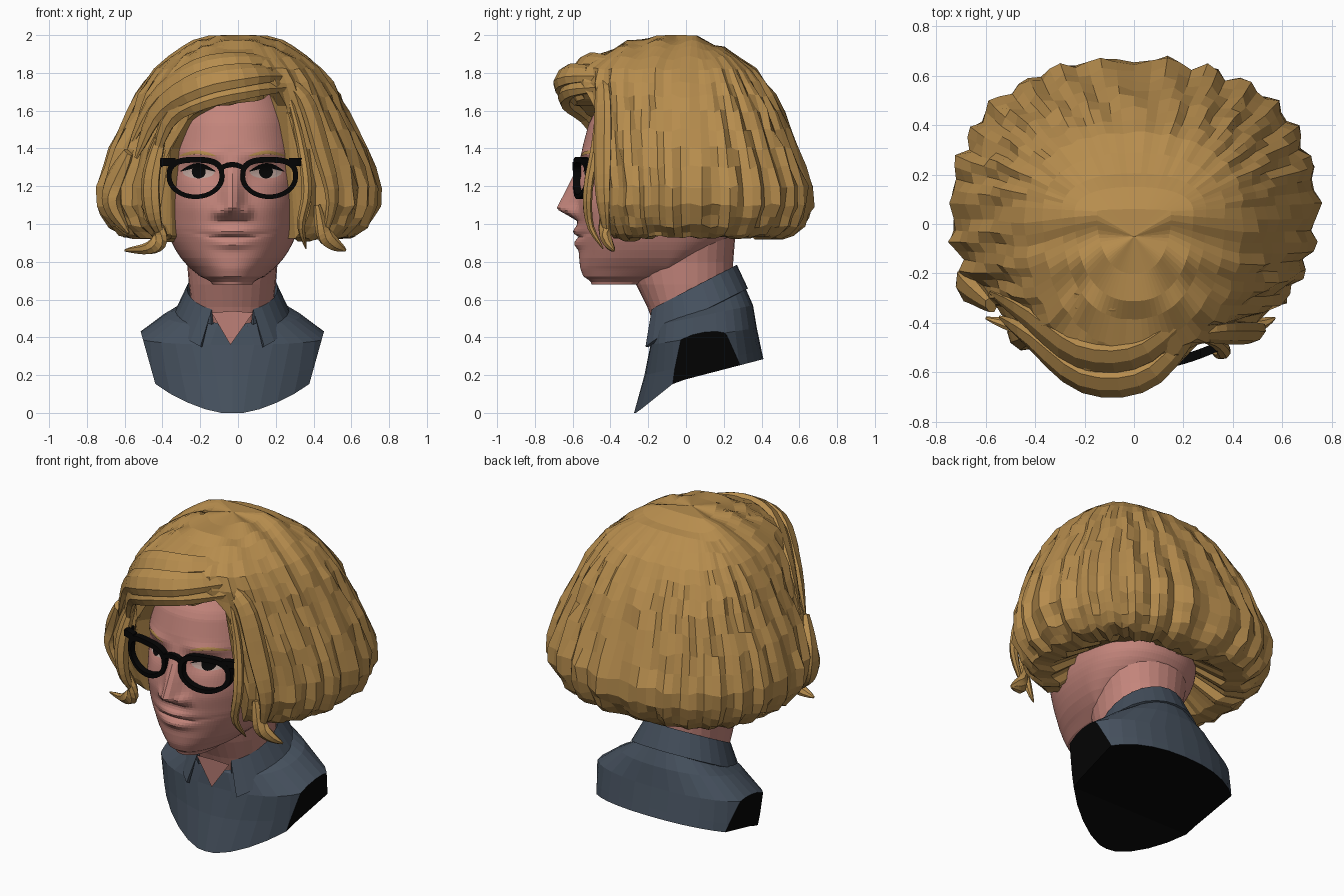
import bpy, bmesh, math, random
from mathutils import Vector
from mathutils.bvhtree import BVHTree

if "Cube" in bpy.data.objects:
    bpy.data.objects.remove(bpy.data.objects["Cube"])
random.seed(4)
XC = -0.03  # centre line of face and shirt

def mat(name, c):
    m = bpy.data.materials.new(name)
    m.diffuse_color = (*c, 1)
    m.use_nodes = True
    m.node_tree.nodes["Principled BSDF"].inputs["Base Color"].default_value = m.diffuse_color
    return m
HAIR = mat("golden_hair", (0.47, 0.265, 0.075))
SKIN = mat("skin", (0.55, 0.235, 0.20))
SHIRT = mat("slate_shirt", (0.060, 0.081, 0.111))
BLACK = mat("black", (0.0015, 0.0015, 0.0015))
WHITE = mat("eye_white", (0.50, 0.36, 0.32))

def lin(tab, k):
    """Linear look-up of a sorted table (key, values...)."""
    if k <= tab[0][0]: return tab[0][1:]
    for a, b in zip(tab, tab[1:]):
        if k <= b[0]:
            f = (k - a[0]) / (b[0] - a[0])
            return tuple(p + (q - p) * f for p, q in zip(a[1:], b[1:]))
    return tab[-1][1:]

def section(hw, yf, yb, yc, a, n=2.3):
    """Point of an egg-shaped section; a = 0 is the front."""
    s, c = math.sin(a), math.cos(a)
    x = math.copysign(hw * abs(s) ** (2 / n), s)
    k = abs(c) ** (2 / n)
    return x, (yc - (yc - yf) * k if c > 0 else yc + (yb - yc) * k)

def finish(bm, name, mats):
    bmesh.ops.remove_doubles(bm, verts=bm.verts, dist=1e-5)
    bmesh.ops.recalc_face_normals(bm, faces=bm.faces)
    me = bpy.data.meshes.new(name)
    bm.to_mesh(me)
    ob = bpy.data.objects.new(name, me)
    bpy.context.collection.objects.link(ob)
    for m in mats: me.materials.append(m)
    return ob

def grid_bm(rows, closed=True, cap=True):
    bm = bmesh.new()
    vs = [[bm.verts.new(p) for p in r] for r in rows]
    n = len(rows[0])
    for a, b in zip(vs, vs[1:]):
        for i in range(n if closed else n - 1):
            j = (i + 1) % n
            bm.faces.new((a[i], a[j], b[j], b[i]))
    if cap:
        bm.faces.new(vs[0]); bm.faces.new(vs[-1])
    return bm

def angles(n): return [2 * math.pi * i / n - math.pi for i in range(n)]
def g(d, s): return math.exp(-(d / s) ** 2)

# head with modelled face
HEAD = [(.68, .07, -.47, -.3), (.70, .14, -.53, -.2), (.74, .195, -.555, -.1), (.80, .26, -.565, .05),
        (.88, .312, -.567, .2), (.96, .345, -.575, .28), (1.1, .362, -.575, .32), (1.25, .367, -.56, .38),
        (1.4, .36, -.55, .4), (1.55, .33, -.51, .38), (1.7, .26, -.40, .3), (1.8, .1, -.25, .1)]
NOSE = [(1.015, 0, .075), (1.045, .05, .068), (1.08, .112, .055), (1.15, .08, .052), (1.25, .04, .052),
        (1.32, .012, .05), (1.38, 0, .05)]
def feature(x, z):
    h, w = lin(NOSE, z)
    ax = abs(x)
    d = -h * g(x, w) - .03 * g(ax - .075, .03) * g(z - 1.065, .032)       # nose, nostrils
    d += .03 * g(ax - .17, .09) * g(z - 1.28, .05)                        # eye sockets
    d -= .014 * g(ax - .17, .11) * g(z - 1.37, .03)                       # brow ridge
    zm = z - .5 * x * x
    d -= .024 * g(x, .1) * (g(zm - .96, .024) + g(zm - .895, .026))       # lips
    d += .013 * g(x, .14) * g(zm - .93, .009)                             # mouth line
    return d - .015 * g(ax - .2, .1) * g(z - 1.1, .09)                    # cheeks
rows = []
for j in range(81):
    z = .68 + 1.12 * j / 80
    lo, hi = lin(HEAD, z - .02), lin(HEAD, z + .02)
    hw, yf, yb = [(p + q) / 2 for p, q in zip(lo, hi)]
    row = []
    for a in angles(128):
        x, y = section(hw, yf, yb, min(-.1, yb - .05), a, 2.2)
        if math.cos(a) > 0: y += feature(x, z) * min(1, 3 * math.cos(a))
        row.append((XC + x, y, z))
    rows.append(row)
bm = grid_bm(rows)
face_tree = BVHTree.FromBMesh(bm)
finish(bm, "head", [SKIN])

# neck
NECK = [(.3, .2, -.16, .25), (.48, .2, -.175, .25), (.56, .215, -.205, .25), (.68, .23, -.265, .25),
        (.8, .24, -.31, .25), (1.05, .29, -.34, .27)]
rows = []
for z, hw, yf, yb in NECK:
    pts = [section(hw, yf, yb, 0, a, 2.1) for a in angles(28)]
    rows.append([(XC + x, y, z) for x, y in pts])
finish(grid_bm(rows), "neck", [SKIN])

# thin plates laid on the face
def plate(name, outline, m, off):
    n = len(outline)
    cx, cz = sum(p[0] for p in outline) / n, sum(p[1] for p in outline) / n
    rows = []
    for f in (1, .66, .33, .01):
        row = []
        for x, z in outline:
            x, z = cx + (x - cx) * f, cz + (z - cz) * f
            hit = face_tree.ray_cast(Vector((x, -2, z)), Vector((0, 1, 0)))[0]
            row.append((x, (hit.y if hit else -.5) - off, z))
        rows.append(row)
    finish(grid_bm(rows, cap=False), name, [m])

def strip(side, x0, x1, mid, h):
    """Curved band on the face between two distances from the centre line."""
    ts = [i / 8 for i in range(9)]
    top = [(XC + side * (x0 + (x1 - x0) * t), mid(t) + h * math.sin(math.pi * (.1 + .8 * t))) for t in ts]
    return top + [(XC + side * (x0 + (x1 - x0) * t), mid(t)) for t in reversed(ts)]

def front(x): return -.6 + .62 * (x - XC) ** 2   # wrap of the glasses
def box_strip(name, pts, h, d):
    """Bar following points in space, h high and d deep."""
    rows = [[(x + dx, y + dy, z + dz) for dx, dy, dz in
             ((0, 0, -h / 2), (0, 0, h / 2), (d[0], d[1], h / 2), (d[0], d[1], -h / 2))] for x, y, z in pts]
    finish(grid_bm(rows), name, [BLACK])

for s, tag in ((-1, "left"), (1, "right")):
    ex = XC + s * .178
    ring = [2 * math.pi * i / 20 for i in range(20)]
    plate("eye_" + tag, [(ex + .085 * math.cos(a), 1.275 + .034 * math.sin(a)) for a in ring], WHITE, .004)
    plate("iris_" + tag, [(ex + .037 * math.cos(a), 1.277 + .036 * math.sin(a)) for a in ring], BLACK, .008)
    plate("lashes_" + tag, strip(s, .09, .275, lambda t: 1.277 + .034 * math.sin(math.pi * t), .012), BLACK, .008)
    plate("eyebrow_" + tag, strip(s, .09, .28, lambda t: 1.358 + .013 * math.sin(math.pi * t), .018), HAIR, .005)
    # glasses rim
    rows = []
    for a in angles(32):
        c, sn = math.cos(a), math.sin(a)
        e = .7 if sn > 0 else 1
        r = []
        for hx, hz in ((.153, .105 if sn > 0 else .118), (.127, .075 if sn > 0 else .094)):
            x = XC + s * .195 + math.copysign(abs(c) ** e, c) * hx
            r.append((x, 1.25 + math.copysign(abs(sn) ** e, sn) * hz))
        (xo, zo), (xi, zi) = r
        rows.append([(xo, front(xo), zo), (xi, front(xi), zi), (xi, front(xi) + .04, zi), (xo, front(xo) + .04, zo)])
    finish(grid_bm(rows + rows[:1], cap=False), "glasses_rim_" + tag, [BLACK])
    box_strip("glasses_hinge_" + tag, [(XC + s * x, front(XC + s * x), 1.328) for x in (.3, .345, .38)], .042, (0, .04))
    box_strip("glasses_arm_" + tag, [(XC + s * .368, -.515, 1.325), (XC + s * .375, -.3, 1.31), (XC + s * .36, 0, 1.29)],
              .035, (s * .015, 0))
box_strip("glasses_bridge", [(XC + x, -.6, 1.315 - 5 * x * x) for x in (-.06, -.03, 0, .03, .06)], .028, (0, .03))

# shirt body: closed loft, black base, arm openings cut flat in black
TORSO = [(.52, -.22, .40, .2, .33, 1.8), (.515, -.188, .375, .36, .45, 2.2), (.36, -.178, .355, .46, .57, 2.2),
         (.23, -.165, .315, .48, .66, 2.2), (.19, -.12, .25, .49, .67, 2.2)]
N = 32
base = [section(.52, -.275, .41, .1, a, 1.5 if math.cos(a) > 0 else 2.2) for a in angles(N)]
rows = [[(XC + x, y, max(0, min(.8 * (y + .262), .165 + .26 * (y + .05)))) for x, y in base]]
for hw, yf, yb, zf, zb, n in TORSO:
    row = []
    for a in angles(N):
        x, y = section(hw, yf, yb, .1, a, n if math.cos(a) > 0 else 2.2)
        row.append((XC + x, y, zf + (zb - zf) * (y - yf) / (yb - yf)))
    rows.append(row)
bm = grid_bm(rows, cap=False)
bm.verts.ensure_lookup_table()
v = list(bm.verts)
bm.faces.new(v[-N:])
for i in range(N // 2):   # base strips join mirrored points
    q = list(dict.fromkeys((v[i], v[i + 1], v[(N - i - 1) % N], v[(N - i) % N])))
    if len(q) > 2: bm.faces.new(q).material_index = 1
bmesh.ops.recalc_face_normals(bm, faces=bm.faces)
for s in (-1, 1):
    cut = bmesh.ops.bisect_plane(bm, geom=bm.verts[:] + bm.edges[:] + bm.faces[:], plane_co=(XC + s * .485, 0, .43),
                                 plane_no=Vector((s, 0, -.28)).normalized(), clear_outer=True)
    edges = [e for e in cut["geom_cut"] if isinstance(e, bmesh.types.BMEdge)]
    bmesh.ops.edgeloop_fill(bm, edges=edges, mat_nr=1)
finish(bm, "shirt_body", [SHIRT, BLACK])

# open neckline and collar
bm = bmesh.new()
bm.faces.new([bm.verts.new(p) for p in ((-.14, -.2, .53), (-.04, -.197, .36), (.08, -.2, .53), (-.03, -.212, .54))])
finish(bm, "neckline", [SKIN])
rows = [[], [], []]
for i in range(25):
    a = math.radians(-152 + 304 * i / 24)
    f = (1 - math.cos(a)) / 2
    sx, cy = math.sin(a), math.cos(a)
    y = .03 + .24 * cy
    z = .65 + .52 * (y - .03)
    rows[0].append((XC + .225 * sx, y - .01 * cy, z - .07))
    rows[1].append((XC + .24 * sx, y, z))
    rows[2].append((XC + (.295 + .08 * f ** 6) * sx, .06 + (.26 + .045 * f) * cy, z - .12 - .085 * f ** 3))
col = finish(grid_bm(rows, closed=False, cap=False), "collar", [SHIRT])
mod = col.modifiers.new("thickness", "SOLIDIFY")
mod.thickness = .018
mod.offset = 0

# hair shell: ribbed bob, its lower edge follows the hairline
SHELL = [(.9, .55, -.42, .48), (.94, .62, -.45, .56), (1.0, .69, -.48, .63), (1.1, .735, -.5, .665),
         (1.2, .738, -.5, .665), (1.4, .675, -.52, .59), (1.6, .575, -.53, .51), (1.72, .52, -.54, .44),
         (1.82, .44, -.53, .37), (1.9, .345, -.45, .26), (1.96, .24, -.31, .15), (1.985, .15, -.2, .06), (2.0, 0, -.05, -.05)]
EDGE = [(-180, .93), (-60, .93), (-40, .91), (-32, .93), (-28, 1.4), (-24, 1.55), (-14, 1.61), (0, 1.64),
        (14, 1.675), (20, 1.71), (24, 1.63), (28, .93), (40, .91), (60, .93), (180, .93)]
LEVELS = [2.0, 1.985, 1.96, 1.93, 1.88, 1.82, 1.75, 1.68, 1.6, 1.5, 1.4, 1.3, 1.2, 1.1, 1.04, .99, .95, .9]
cols = []
for i in range(90):
    deg = -180 + 4 * i
    a = math.radians(deg)
    zb = lin(EDGE, deg)[0] + random.uniform(-.012, .012)
    col = []
    for z in LEVELS:
        z = max(z, zb)
        if col and z == col[-1][2]:
            col.append(col[-1])
            continue
        hw, yf, yb = lin(SHELL, z)
        x, y = section(hw, yf, yb, min(.05, yb), a)
        if math.cos(a) > 0: y -= .15 * g(x + .12, .24) * g(z - 1.74, .11)   # swept fringe
        side = min(1, max(0, (1.95 - z) / .25))   # ribs turn into cross strands on the crown
        k = 1 + side * (.024 * math.sin(1.9 * i + 2.2 * math.sin(4 * z)) + random.uniform(-.014, .014))
        dz = (1 - side) * .014 * math.sin(34 * y + 9 * x * x) + random.uniform(-.012, .012) * side
        col.append((x * k, y * k, z + (dz if zb < z < 1.99 else 0)))
    x, y, z = col[-1]
    col += [(x * .82, y * .82, z), (x * .55, y * .55, z + .1)]   # edge tucked under
    cols.append(col)
bm = grid_bm(list(map(list, zip(*cols))), cap=False)
bm.verts.ensure_lookup_table()
bm.faces.new(bm.verts[-90:])
finish(bm, "hair", [HAIR])

# loose locks: tapered flat sweeps
def lock(name, pts, w, t, steps=14):
    p = [Vector(q) for q in pts]
    p = [2 * p[0] - p[1]] + p + [2 * p[-1] - p[-2]]
    def at(u):
        u *= len(p) - 3
        i = min(int(u), len(p) - 4)
        u -= i
        a, b, c, d = p[i:i + 4]
        return .5 * (2 * b + (c - a) * u + (2 * a - 5 * b + 4 * c - d) * u * u + (3 * b - a - 3 * c + d) * u ** 3)
    rows = []
    for j in range(steps + 1):
        u = j / steps
        c = at(u)
        tan = (at(min(1, u + .02)) - at(max(0, u - .02))).normalized()
        side = tan.cross(c - Vector((0, 0, 1.35))).normalized()
        out = side.cross(tan)
        r = math.sin(math.pi * (.1 + .88 * u)) ** .7
        rows.append([c + side * (w * r * math.cos(q)) + out * (t * r * math.sin(q)) for q in angles(7)])
    finish(grid_bm(rows), name, [HAIR])

lock("fringe_lower", [(.25, -.46, 1.73), (.06, -.6, 1.72), (-.18, -.62, 1.67), (-.36, -.51, 1.56), (-.45, -.43, 1.32)], .07, .045)
lock("fringe_middle", [(.25, -.42, 1.79), (.05, -.62, 1.79), (-.2, -.63, 1.74), (-.42, -.46, 1.6), (-.54, -.38, 1.35)], .08, .045)
lock("fringe_upper", [(.24, -.36, 1.85), (.02, -.53, 1.855), (-.22, -.53, 1.81), (-.44, -.37, 1.66), (-.58, -.28, 1.4)], .08, .035)
lock("fringe_crown", [(.24, -.2, 1.9), (.02, -.33, 1.925), (-.22, -.34, 1.87), (-.42, -.24, 1.73), (-.56, -.16, 1.5)], .08, .03)
lock("parting_lock", [(.25, -.45, 1.77), (.36, -.44, 1.65), (.44, -.44, 1.4), (.5, -.44, 1.15), (.46, -.42, .93)], .06, .035)
lock("face_lock_right", [(.27, -.46, 1.68), (.335, -.48, 1.42), (.365, -.52, 1.18), (.335, -.51, 1.0), (.36, -.44, .87)], .03, .025)
lock("side_lock_left", [(-.4, -.44, 1.5), (-.46, -.46, 1.25), (-.45, -.46, 1.05), (-.4, -.42, .92)], .06, .04)
lock("tip_left", [(-.5, -.42, 1.1), (-.41, -.43, .95), (-.46, -.42, .875), (-.6, -.38, .86)], .045, .03)
lock("tip_right", [(.42, -.43, 1.1), (.45, -.43, .96), (.5, -.41, .9), (.57, -.38, .86)], .045, .03)
lock("flick_left", [(-.58, -.33, 1.38), (-.66, -.26, 1.2), (-.66, -.26, 1.08), (-.58, -.3, .95)], .08, .05)
